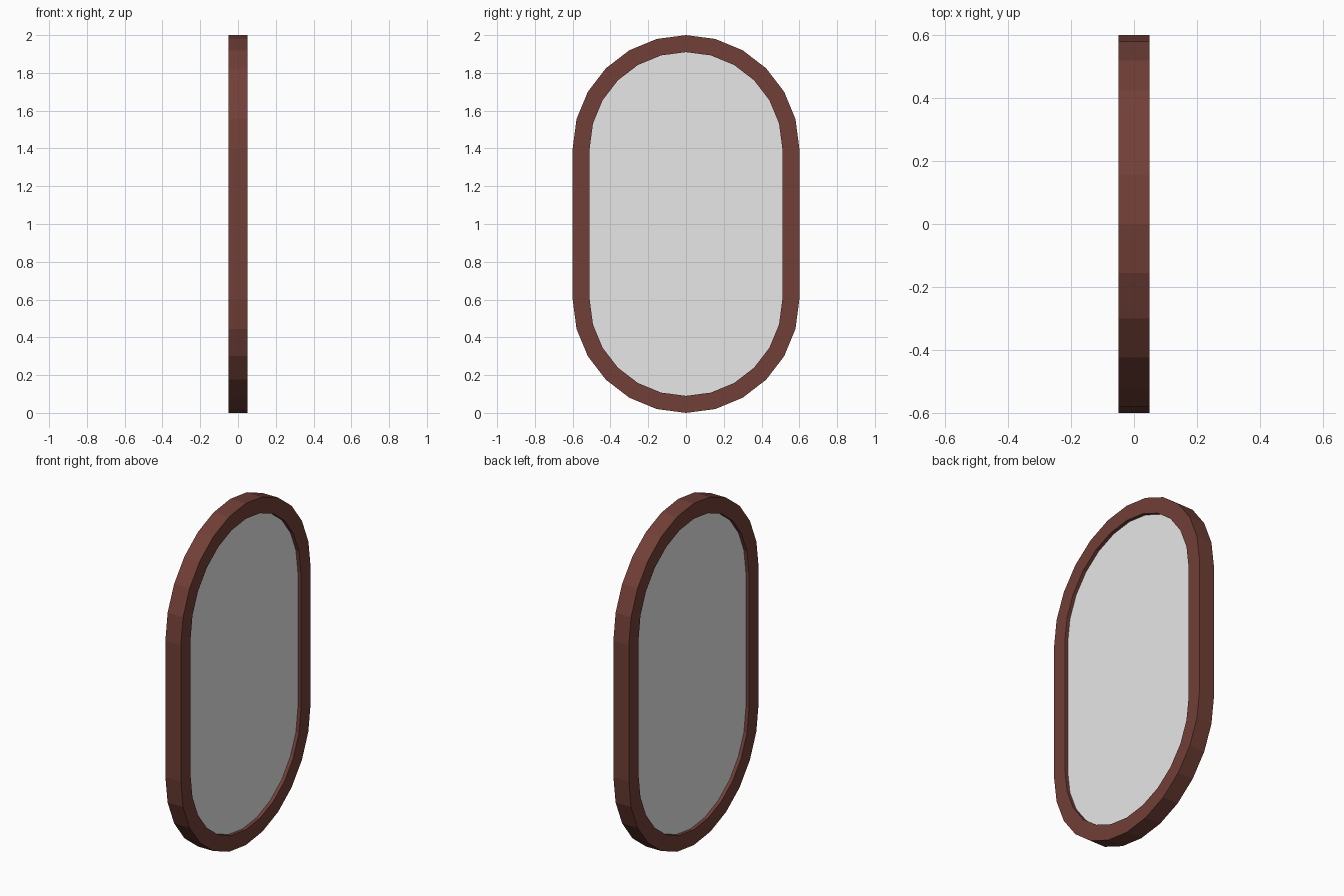
import bpy
import bmesh
from math import sin, cos, pi

cube = bpy.data.objects.get("Cube")
if cube:
    bpy.data.objects.remove(cube, do_unlink=True)

STEPS = 12                # segments in each half circle
LOW, HIGH = 0.6, 1.4      # centres of the two arcs
OUTER, INNER = 0.6, 0.51
FRAME_HALF, GLASS_HALF = 0.05, 0.03


def material(name, colour):
    mat = bpy.data.materials.new(name)
    mat.use_nodes = True
    mat.diffuse_color = colour
    mat.node_tree.nodes["Principled BSDF"].inputs["Base Color"].default_value = colour
    return mat


def outline(radius):
    """Stadium outline in the YZ plane, counter-clockwise seen from +x."""
    points = []
    for centre, start in ((HIGH, 0), (LOW, pi)):
        for i in range(STEPS + 1):
            a = start + pi * i / STEPS
            points.append((radius * cos(a), centre + radius * sin(a)))
    return points


def ring(bm, radius, x):
    return [bm.verts.new((x, y, z)) for y, z in outline(radius)]


def bridge(bm, a, b):
    for i in range(len(a)):
        j = (i + 1) % len(a)
        bm.faces.new((a[i], a[j], b[j], b[i]))


def finish(bm, name, mat):
    bmesh.ops.recalc_face_normals(bm, faces=bm.faces[:])
    mesh = bpy.data.meshes.new(name)
    bm.to_mesh(mesh)
    bm.free()
    mesh.materials.append(mat)
    obj = bpy.data.objects.new(name, mesh)
    bpy.context.collection.objects.link(obj)
    return obj


brown = material("brown wood", (0.167, 0.050, 0.038, 1))
grey = material("mirror grey", (0.8, 0.8, 0.8, 1))

# Frame: four rings joined into a closed rectangular section
bm = bmesh.new()
section = [(OUTER, -FRAME_HALF), (OUTER, FRAME_HALF),
           (INNER, FRAME_HALF), (INNER, -FRAME_HALF)]
rings = [ring(bm, r, x) for r, x in section]
for k in range(len(rings)):
    bridge(bm, rings[k], rings[(k + 1) % len(rings)])
finish(bm, "mirror_frame", brown)

# Glass: slab recessed into the frame on both sides
bm = bmesh.new()
back, front = ring(bm, INNER, -GLASS_HALF), ring(bm, INNER, GLASS_HALF)
bm.faces.new(front)
bm.faces.new(back[::-1])
bridge(bm, back, front)
finish(bm, "mirror_glass", grey)
